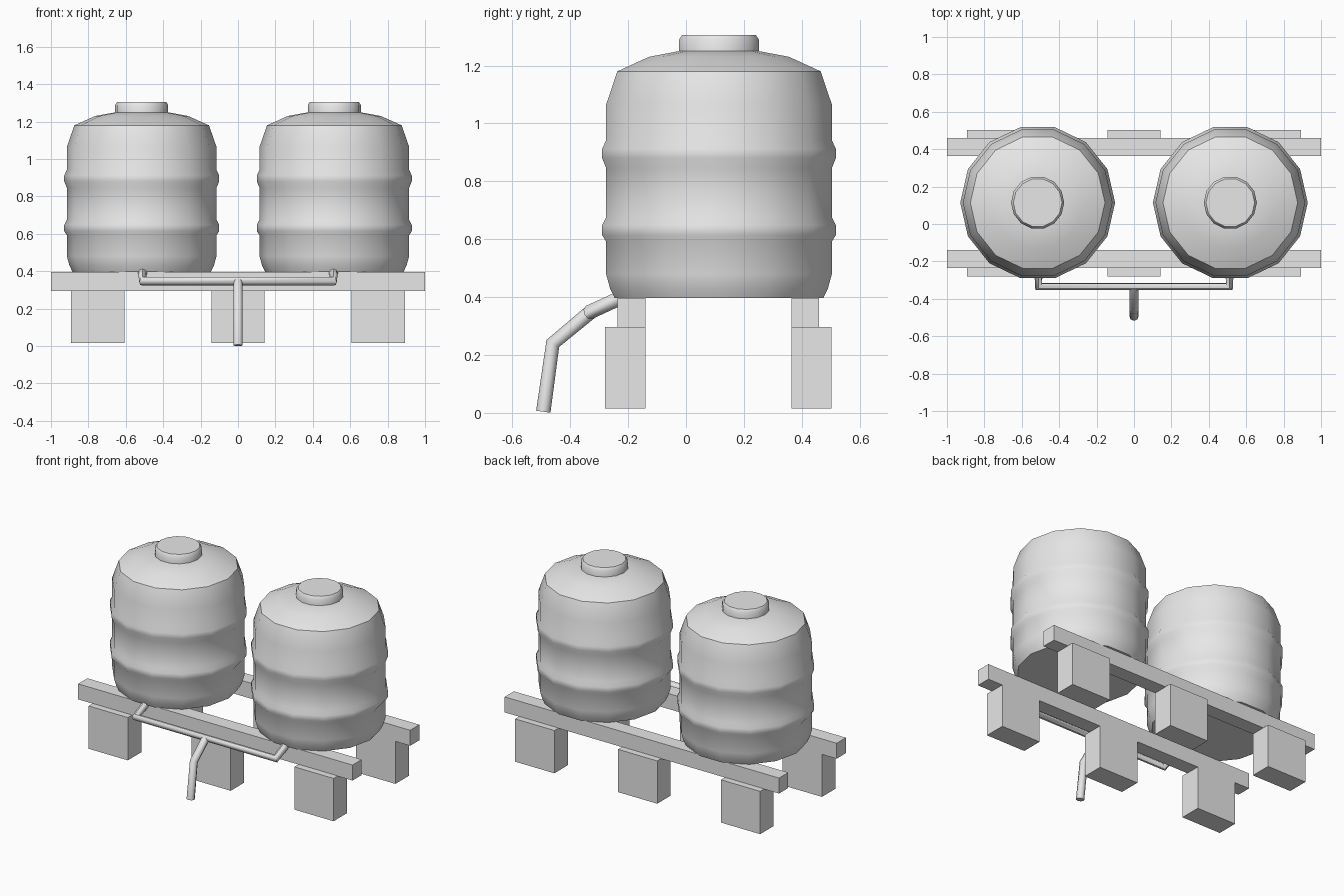
import bpy, bmesh
from math import radians, cos, sin, tau

cube = bpy.data.objects.get("Cube")
if cube:
    bpy.data.objects.remove(cube, do_unlink=True)

grey = bpy.data.materials.new("light grey")
grey.use_nodes = True
grey.diffuse_color = (0.8, 0.8, 0.8, 1)
grey.node_tree.nodes["Principled BSDF"].inputs["Base Color"].default_value = grey.diffuse_color


def add(name, data, location=(0, 0, 0)):
    obj = bpy.data.objects.new(name, data)
    obj.location = location
    data.materials.append(grey)
    bpy.context.collection.objects.link(obj)
    return obj


def select(obj):
    bpy.ops.object.select_all(action='DESELECT')
    obj.select_set(True)
    bpy.context.view_layer.objects.active = obj


def smooth(obj, angle):
    select(obj)
    bpy.ops.object.shade_smooth_by_angle(angle=radians(angle))


def box(name, x, y, z):
    """Box from (min, max) ranges on each axis."""
    bm = bmesh.new()
    bmesh.ops.create_cube(bm, size=1)
    for v in bm.verts:
        v.co = [r[0] if c < 0 else r[1] for c, r in zip(v.co, (x, y, z))]
    mesh = bpy.data.meshes.new(name)
    bm.to_mesh(mesh)
    bm.free()
    return add(name, mesh)


def lathe(name, profile, location, sides=14):
    """Closed solid of revolution from (radius, height) pairs, bottom to top."""
    bm = bmesh.new()
    rings = [[bm.verts.new((r * cos(tau * i / sides), r * sin(tau * i / sides), z))
              for i in range(sides)] for r, z in profile]
    for low, high in zip(rings, rings[1:]):
        for i in range(sides):
            j = (i + 1) % sides
            bm.faces.new((low[i], low[j], high[j], high[i]))
    bm.faces.new(rings[0][::-1])
    bm.faces.new(rings[-1])
    mesh = bpy.data.meshes.new(name)
    bm.to_mesh(mesh)
    bm.free()
    obj = add(name, mesh, location)
    smooth(obj, 40)
    return obj


def pipe(name, points, radius=0.025):
    curve = bpy.data.curves.new(name, 'CURVE')
    curve.dimensions = '3D'
    curve.bevel_depth = radius
    curve.bevel_resolution = 2
    curve.use_fill_caps = True
    spline = curve.splines.new('POLY')
    spline.points.add(len(points) - 1)
    for p, co in zip(spline.points, points):
        p.co = (*co, 1)
    obj = add(name, curve)
    select(obj)
    bpy.ops.object.convert(target='MESH')
    smooth(bpy.context.object, 50)


# Tanks with two raised ribs, sloped shoulder and screw lid
tank_profile = [(0.37, 0.397), (0.386, 0.43), (0.4, 0.48), (0.4, 0.592),
                (0.414, 0.614), (0.414, 0.648), (0.4, 0.676), (0.4, 0.846),
                (0.414, 0.88), (0.414, 0.912), (0.4, 0.942), (0.4, 1.065),
                (0.36, 1.18), (0.248, 1.23), (0.14, 1.25)]
lid_profile = [(0.142, 1.24), (0.142, 1.289), (0.13, 1.306)]
for side, x in (("right", -0.515), ("left", 0.515)):
    lathe(f"{side}_tank", tank_profile, (x, 0.114, 0))
    lathe(f"{side}_lid", lid_profile, (x, 0.114, 0))

# Two long beams, each on three blocks that stick out outward
for row, beam_y, block_y in (("front", (-0.236, -0.14), (-0.28, -0.14)),
                             ("back", (0.364, 0.46), (0.364, 0.503))):
    box(f"{row}_beam", (-1, 1), beam_y, (0.295, 0.397))
    for place, x in (("right", -0.75), ("middle", 0), ("left", 0.75)):
        box(f"{row}_{place}_block", (x - 0.143, x + 0.143), block_y, (0.015, 0.297))

# Manifold joining both tanks, and the spout
pipe("manifold_pipe", [(-0.51, -0.22, 0.4), (-0.51, -0.335, 0.347),
                       (0.51, -0.335, 0.347), (0.51, -0.22, 0.4)])
pipe("spout_pipe", [(0, -0.33, 0.348), (0, -0.46, 0.24), (0, -0.493, 0.004)])
